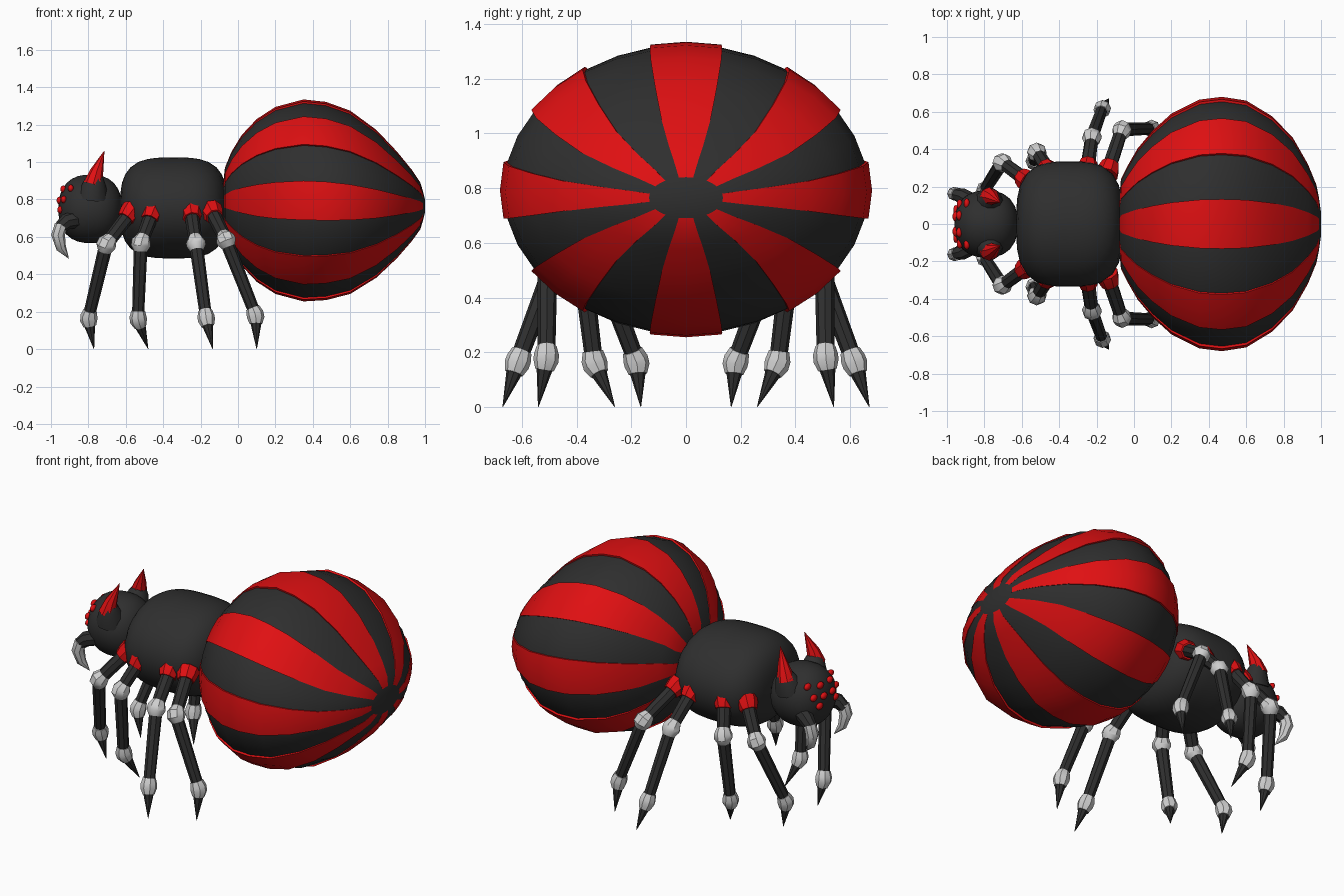
import bpy, bmesh, math
from mathutils import Vector

if "Cube" in bpy.data.objects:
    bpy.data.objects.remove(bpy.data.objects["Cube"])


def material(name, rgb):
    m = bpy.data.materials.new(name)
    m.diffuse_color = (*rgb, 1)
    m.use_nodes = True
    m.node_tree.nodes["Principled BSDF"].inputs["Base Color"].default_value = m.diffuse_color
    return m


BLACK = material("charcoal black", (0.028, 0.028, 0.028))
RED = material("bright red", (0.74, 0.005, 0.006))
BONE = material("pale grey", (0.62, 0.62, 0.62))


def finish(bm, name, mat, angle=40):
    """Turn a bmesh into an object, smooth except at sharp edges."""
    bmesh.ops.recalc_face_normals(bm, faces=bm.faces)
    for f in bm.faces:
        f.smooth = True
    for e in bm.edges:
        e.smooth = e.calc_face_angle(0) < math.radians(angle)
    me = bpy.data.meshes.new(name)
    bm.to_mesh(me)
    bm.free()
    me.materials.append(mat)
    ob = bpy.data.objects.new(name, me)
    bpy.context.collection.objects.link(ob)
    return ob


def skin(bm, rings, closed=True):
    """Bridge successive rings of points and cap both ends."""
    vs = [[bm.verts.new(p) for p in r] for r in rings]
    n = len(vs[0])
    for a, b in zip(vs, vs[1:]):
        for i in range(n if closed else n - 1):
            j = (i + 1) % n
            bm.faces.new((a[i], a[j], b[j], b[i]))
    if closed:
        bm.faces.new(vs[0])
        bm.faces.new(vs[-1])


def tube(name, mat, pts, radii, sides=8, angle=40):
    pts = [Vector(p) for p in pts]
    rings = []
    for i, (p, r) in enumerate(zip(pts, radii)):
        t = (pts[min(i + 1, len(pts) - 1)] - pts[max(i - 1, 0)]).normalized()
        u = t.cross(Vector((0, 1, 0))).normalized()
        v = t.cross(u)
        rings.append([p + r * (math.cos(k * math.tau / sides) * u + math.sin(k * math.tau / sides) * v)
                      for k in range(sides)])
    bm = bmesh.new()
    skin(bm, rings)
    return finish(bm, name, mat, angle)


def blob(name, mat, centre, size, nx, segs=32, rings=20):
    """Rounded body: circular across, squarer along x as nx grows."""
    bm = bmesh.new()
    bmesh.ops.create_uvsphere(bm, u_segments=segs, v_segments=rings, radius=1)
    for v in bm.verts:
        x, y, z = v.co
        k = (abs(x) ** nx + math.hypot(y, z) ** nx) ** (-1 / nx)
        v.co = [c + s * q * k for c, s, q in zip(centre, size, (x, y, z))]
    return finish(bm, name, mat, 60)


# Abdomen sections: x, centre z, half width, half height
SECTIONS = [(-.08, .78, .12, .10), (-.07, .79, .24, .18), (-.035, .795, .31, .26),
            (.02, .795, .405, .35), (.10, .795, .50, .435), (.20, .795, .59, .50),
            (.35, .795, .665, .54), (.47, .792, .68, .53), (.60, .785, .66, .49),
            (.74, .777, .575, .395), (.85, .771, .46, .285), (.93, .768, .32, .19),
            (.975, .766, .21, .125), (.99, .765, .135, .075)]


def section_point(s, a, k):
    x, z, ry, rz = s
    return (x, ry * k * math.cos(a), z + rz * k * math.sin(a))


STEP = math.tau / 32
bm = bmesh.new()
skin(bm, [[section_point(s, i * STEP, .98) for i in range(32)] for s in SECTIONS]
     + [[(1.0, .06 * math.cos(i * STEP), .765 + .035 * math.sin(i * STEP)) for i in range(32)]])
finish(bm, "abdomen", BLACK, 60)

# Raised stripes running along the abdomen
bm = bmesh.new()
for n in range(8):
    mid = n * math.tau / 8
    skin(bm, [[section_point(s, mid + d * STEP, k)
               for d, k in ((-1, .96), (-1, 1), (0, 1), (1, 1), (1, .96))] for s in SECTIONS], closed=False)
finish(bm, "abdomen_stripes", RED, 50)

# Thorax and head
blob("thorax", BLACK, (-.345, 0, .755), (.285, .335, .27), 3.2)
HEAD, HSIZE, HN = (-.79, 0, .75), (.17, .18, .183), 2.4
blob("head", BLACK, HEAD, HSIZE, HN, 24, 16)

# Legs: hip, knee, ankle, tip
LEGS = [((-.57, .23, .735), (-.705, .33, .56), (-.80, .18, .165), (-.77, .165, 0)),
        ((-.455, .28, .735), (-.52, .385, .565), (-.535, .335, .16), (-.48, .26, 0)),
        ((-.25, .29, .735), (-.225, .465, .565), (-.17, .615, .165), (-.135, .67, 0)),
        ((-.14, .28, .735), (-.065, .505, .585), (.095, .51, .18), (.10, .54, 0))]
EYES = [(.045, .855), (.11, .86), (.04, .795), (.105, .80), (.075, .745)]

for side, s in (("left", -1), ("right", 1)):
    def P(x, y, z):
        return Vector((x, s * y, z))

    for i, leg in enumerate(LEGS, 1):
        hip, knee, ankle, tip = [P(*p) for p in leg]
        name = f"{side}_leg_{i}"
        tube(name + "_upper", BLACK, (hip, knee), (.04, .036))
        tube(name + "_lower", BLACK, (knee, ankle), (.037, .032))
        tube(name + "_claw", BLACK, (ankle, tip), (.038, .001))
        # Red collar at the hip
        d = (knee - hip).normalized()
        tube(name + "_collar", RED, (hip - d * .02, hip + d * .02, hip + d * .055), (.062, .058, .048))
        # Bulging pale joints
        for joint, c, a, b, r in (("knee", knee, hip, ankle, .052), ("ankle", ankle, knee, tip, .046)):
            up, dn = (a - c).normalized(), (b - c).normalized()
            tube(f"{name}_{joint}", BONE, (c + up * .045, c + up * .012, c + dn * .012, c + dn * .045),
                 (.037, r, r, .034))

    # Horn on a dark mount
    tube(side + "_horn_mount", BLACK, (P(-.775, .11, .82), P(-.765, .14, .90), P(-.755, .14, .93)),
         (.085, .055, .035), 10)
    tube(side + "_horn", RED, (P(-.775, .145, .88), P(-.755, .14, .95), P(-.715, .115, 1.06)),
         (.052, .036, .001))
    # Fang on a dark jaw
    tube(side + "_jaw", BLACK, (P(-.84, .10, .70), P(-.92, .15, .68), P(-.955, .16, .645)),
         (.05, .043, .034))
    tube(side + "_fang", BONE, (P(-.945, .16, .665), P(-.962, .162, .61), P(-.945, .152, .54), P(-.905, .13, .485)),
         (.035, .037, .027, .001))
    # Cluster of eyes on the face
    for i, (y, z) in enumerate(EYES, 1):
        r = math.hypot(y / HSIZE[1], (z - HEAD[2]) / HSIZE[2])
        x = HEAD[0] - HSIZE[0] * (1 - r ** HN) ** (1 / HN)
        blob(f"{side}_eye_{i}", RED, (x, s * y, z), (.016, .027, .02), 2, 10, 6)
